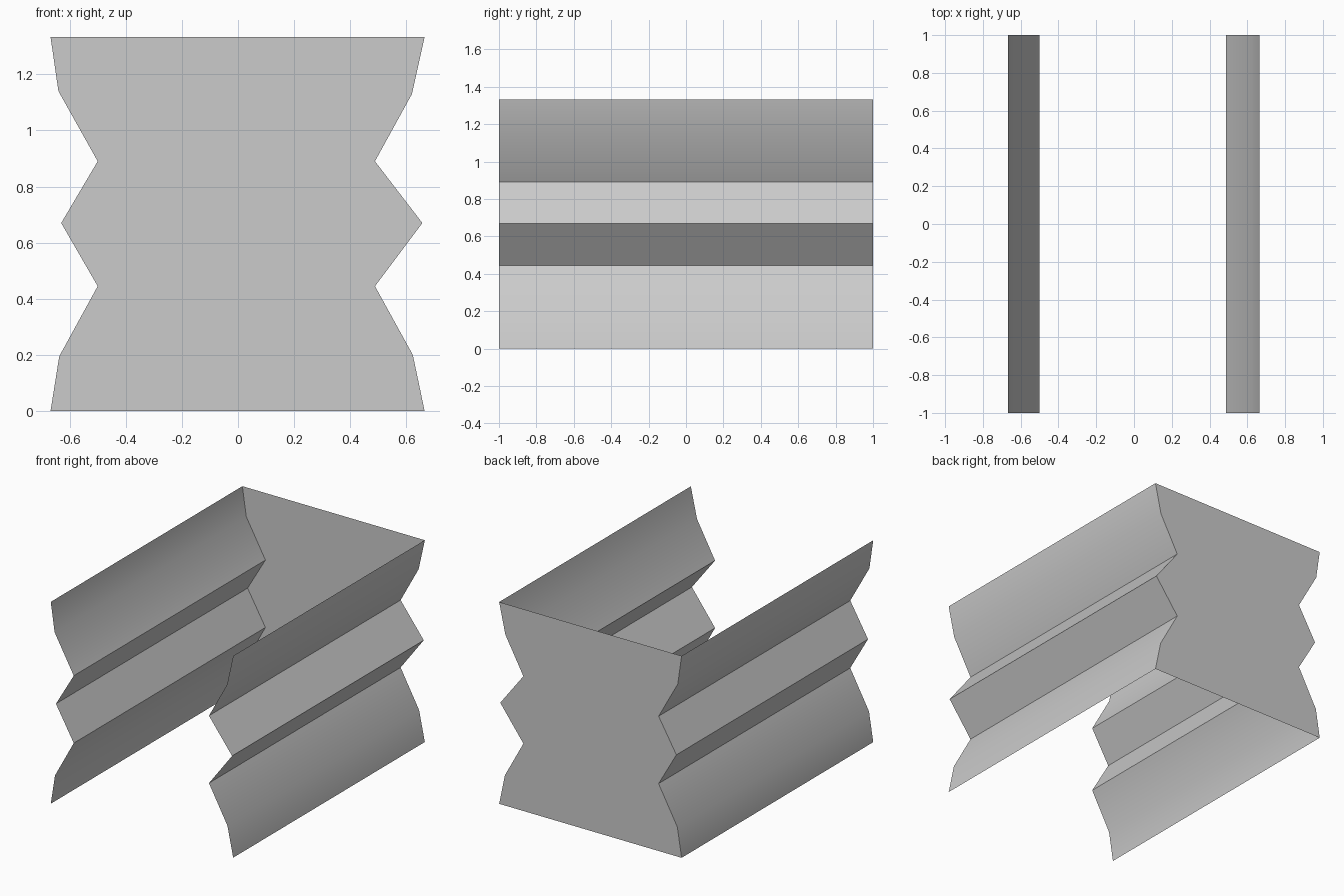
import bpy

if "Cube" in bpy.data.objects:
    bpy.data.objects.remove(bpy.data.objects["Cube"])

# Single flat colour for the folded sheet
grey = bpy.data.materials.new("light grey")
grey.diffuse_color = (0.6, 0.6, 0.6, 1)
grey.use_nodes = True
grey.node_tree.nodes["Principled BSDF"].inputs["Base Color"].default_value = grey.diffuse_color

# Zigzag wall profiles as (x, z), bottom to top
LEFT = [(-.668, 0), (-.637, .195), (-.5, .445), (-.63, .67),
        (-.5, .89), (-.64, 1.14), (-.668, 1.333)]
RIGHT = [(.665, 0), (.623, .2), (.488, .445), (.657, .67),
         (.488, .89), (.62, 1.13), (.665, 1.333)]


def make(name, verts, faces):
    mesh = bpy.data.meshes.new(name)
    mesh.from_pydata(verts, [], faces)
    mesh.materials.append(grey)
    obj = bpy.data.objects.new(name, mesh)
    bpy.context.collection.objects.link(obj)
    bpy.ops.object.select_all(action='DESELECT')
    obj.select_set(True)
    bpy.context.view_layer.objects.active = obj
    bpy.ops.object.shade_smooth_by_angle(angle=0.5)
    return obj


def wall(name, profile, outward):
    # Extrude the profile from front to back as an open sheet
    n = len(profile)
    verts = [(x, y, z) for y in (-1, 1) for x, z in profile]
    faces = [(i, n + i, n + i + 1, i + 1)[::outward] for i in range(n - 1)]
    make(name, verts, faces)


# Side walls
wall("left_wall", LEFT, -1)
wall("right_wall", RIGHT, 1)

# Back panel closing the far end, following both profiles
outline = LEFT + RIGHT[::-1]
make("back_panel", [(x, 1, z) for x, z in outline], [tuple(range(len(outline)))])
